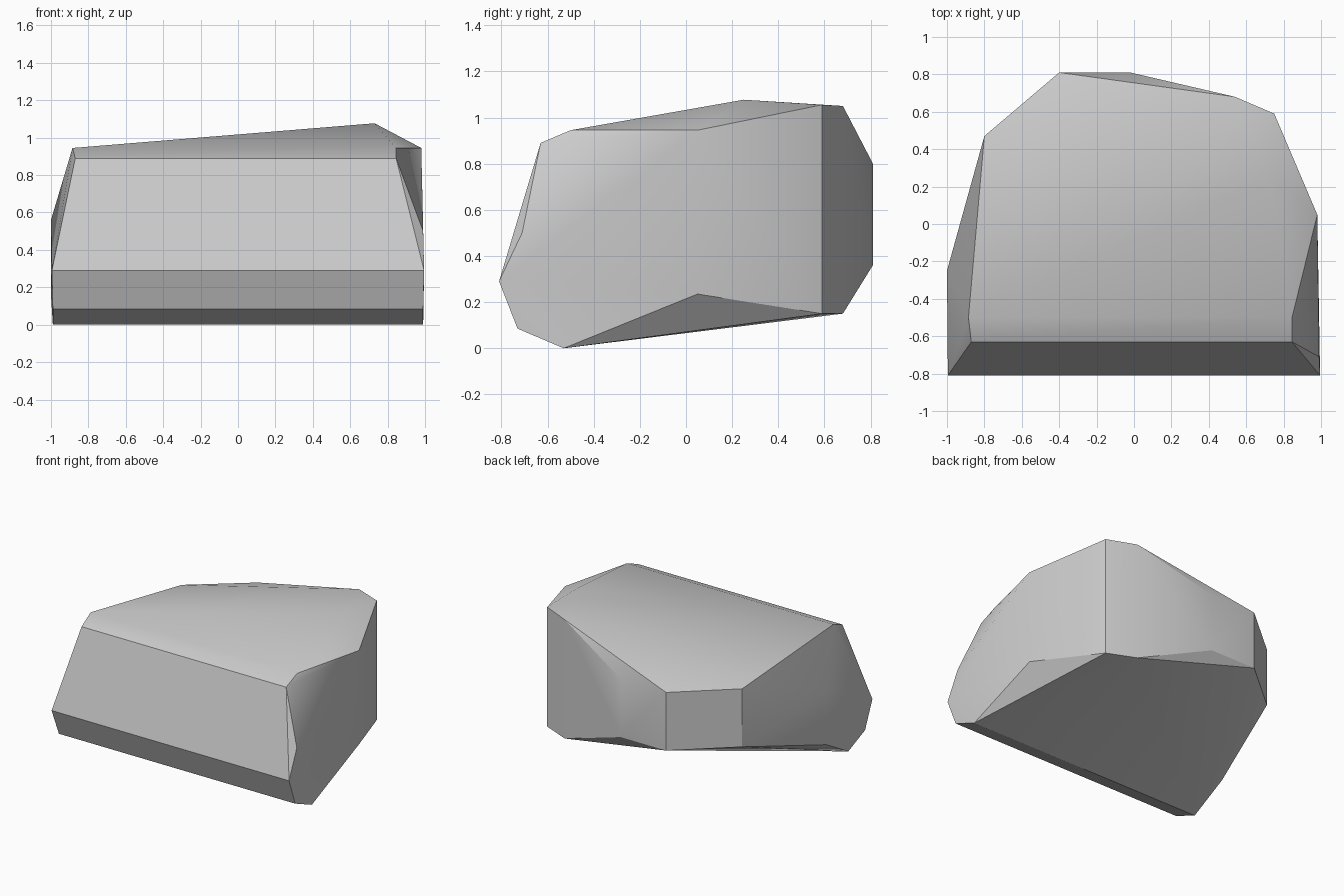
import bpy, bmesh, math

cube = bpy.data.objects.get("Cube")
if cube:
    bpy.data.objects.remove(cube, do_unlink=True)

# Stone grey
stone = bpy.data.materials.new("stone grey")
stone.use_nodes = True
grey = (0.6, 0.6, 0.6, 1.0)
stone.diffuse_color = grey
bsdf = stone.node_tree.nodes["Principled BSDF"]
bsdf.inputs["Base Color"].default_value = grey
bsdf.inputs["Roughness"].default_value = 0.9

points = []

# Front profile, stretched across the width: (left x, right x, y, z)
for x0, x1, y, z in [(-0.99, 0.99, -0.53, 0.0),
                     (-0.99, 0.99, -0.73, 0.085),
                     (-0.995, 0.995, -0.81, 0.29),
                     (-0.87, 0.845, -0.63, 0.89),
                     (-0.885, 0.845, -0.50, 0.945)]:
    points += [(x0, y, z), (x1, y, z)]

# Upright edges around the sides and back: (x, y, bottom z, top z)
for x, y, z0, z1 in [(0.98, 0.05, 0.235, 0.945),
                     (0.75, 0.59, 0.15, 1.055),
                     (0.54, 0.68, 0.15, 1.05),
                     (-0.02, 0.81, 0.36, 0.80),
                     (-0.40, 0.81, 0.36, 0.80),
                     (-0.80, 0.47, 0.365, 0.805),
                     (-1.0, -0.25, 0.16, 0.56)]:
    points += [(x, y, z0), (x, y, z1)]

# Peak and the cut front corner
points += [(0.73, 0.25, 1.077), (0.99, -0.71, 0.50)]

# Boulder: convex shell around the chipped corners
bm = bmesh.new()
for p in points:
    bm.verts.new(p)
hull = bmesh.ops.convex_hull(bm, input=bm.verts[:], use_existing_faces=False)
loose = [v for v in bm.verts if not v.link_faces]
bmesh.ops.delete(bm, geom=loose, context='VERTS')
bmesh.ops.dissolve_limit(bm, angle_limit=math.radians(1.5),
                         verts=bm.verts[:], edges=bm.edges[:])
bmesh.ops.recalc_face_normals(bm, faces=bm.faces[:])
mesh = bpy.data.meshes.new("boulder")
bm.to_mesh(mesh)
bm.free()
mesh.materials.append(stone)

boulder = bpy.data.objects.new("boulder", mesh)
bpy.context.collection.objects.link(boulder)

# Soft facets with crisp main edges
for o in bpy.context.selected_objects:
    o.select_set(False)
boulder.select_set(True)
bpy.context.view_layer.objects.active = boulder
bpy.ops.object.shade_smooth_by_angle(angle=math.radians(30))
